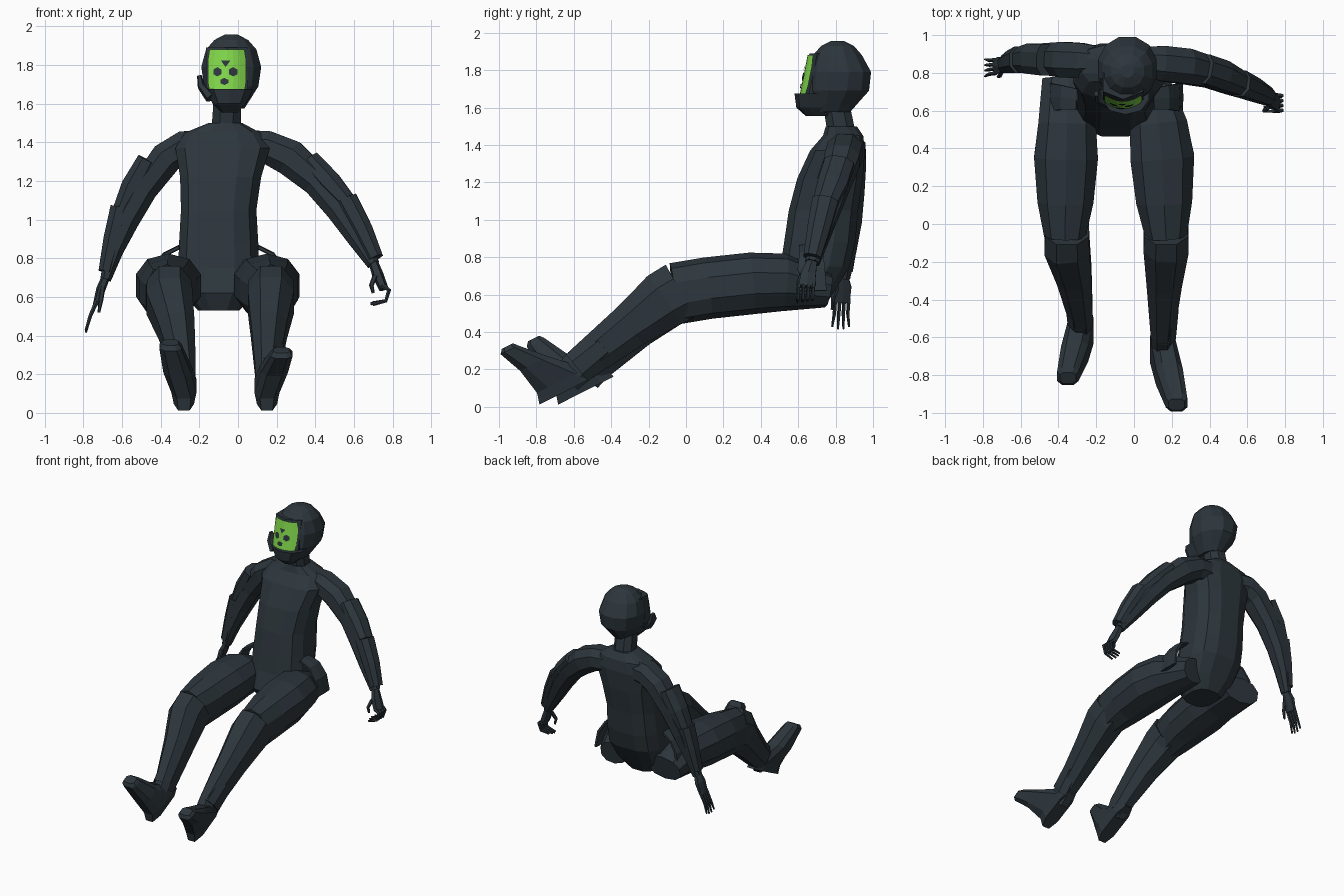
import bpy, bmesh, math
from mathutils import Vector

def material(name, rgb):
    m = bpy.data.materials.new(name)
    m.diffuse_color = (*rgb, 1)
    return m

DARK = material("dark slate", (.026, .037, .046))
GREEN = material("visor green", (.22, .68, .07))

def finish(name, bm, mat):
    bmesh.ops.recalc_face_normals(bm, faces=bm.faces)
    me = bpy.data.meshes.new(name)
    bm.to_mesh(me)
    bm.free()
    me.materials.append(mat)
    ob = bpy.data.objects.new(name, me)
    bpy.context.collection.objects.link(ob)
    return ob

def tube(name, rings, side=(1, 0, 0), n=10, p=2.3, axis=None):
    """Loft through rings (x, y, z, half size along side, other half size)."""
    bm = bmesh.new()
    c = [Vector(r[:3]) for r in rings]
    loops = []
    for i, r in enumerate(rings):
        a, b = c[max(i - 1, 0)], c[min(i + 1, len(c) - 1)]
        t = Vector(axis) if axis else b - a
        t.normalize()
        u = Vector(side)
        u = (u - t * u.dot(t)).normalized()
        v = t.cross(u)
        loop = []
        for k in range(n):
            th = 2 * math.pi * (k + .5) / n
            cs, sn = math.cos(th), math.sin(th)
            e = 2 / p
            loop.append(bm.verts.new(c[i] + u * math.copysign(abs(cs) ** e, cs) * r[3]
                                     + v * math.copysign(abs(sn) ** e, sn) * r[4]))
        loops.append(loop)
    for l0, l1 in zip(loops, loops[1:]):
        for k in range(n):
            bm.faces.new((l0[k], l0[(k + 1) % n], l1[(k + 1) % n], l1[k]))
    bm.faces.new(loops[0])
    bm.faces.new(loops[-1])
    return finish(name, bm, DARK)

UP = (0, 0, 1)
Y = (0, 1, 0)

# Torso, pelvis and neck
tube("torso", [(-.1, .62, .53, .11, .12), (-.1, .63, .62, .19, .17), (-.1, .69, .75, .215, .19),
               (-.1, .715, .88, .21, .195), (-.1, .735, 1.05, .2, .19), (-.09, .77, 1.22, .215, .18),
               (-.08, .81, 1.37, .25, .15), (-.08, .84, 1.45, .2, .11), (-.065, .83, 1.5, .09, .085)],
     n=12, p=2.8, axis=UP)
tube("neck", [(-.065, .835, 1.42, .11, .1), (-.06, .825, 1.5, .08, .08), (-.055, .8, 1.64, .075, .075)],
     n=8, axis=UP)

# Helmet and jaw guard
tube("helmet", [(-.035, .78, 1.575, .07, .1), (-.035, .79, 1.62, .1, .13), (-.035, .812, 1.69, .145, .172),
                (-.035, .823, 1.79, .16, .172), (-.035, .81, 1.88, .135, .135),
                (-.035, .81, 1.93, .09, .09), (-.035, .81, 1.957, .035, .035)],
     n=12, p=2.15, axis=UP)
tube("jaw_guard", [(-.045, .71, 1.555, .045, .07), (-.045, .695, 1.6, .09, .105),
                   (-.045, .7, 1.675, .13, .12)], n=10, p=2.3, axis=UP)
tube("ear_piece", [(-.2, .69, 1.745, .015, .012), (-.19, .68, 1.69, .04, .02), (-.14, .66, 1.63, .05, .03)],
     side=Y, n=6)

VX = -.057
def visor_point(u, z, lift=0):
    return Vector((VX + u, .608 + .2 * (z - 1.67) + 3.6 * u * u - lift, z))

# Green curved visor plate
bm = bmesh.new()
cols, rows = 6, 4
grid = []
for j in range(rows + 1):
    z = 1.66 + .22 * j / rows
    w = .09 if j in (0, rows) else .099
    grid.append([bm.verts.new(visor_point(w * (2 * i / cols - 1), z)) for i in range(cols + 1)])
for j in range(rows):
    for i in range(cols):
        bm.faces.new((grid[j][i], grid[j][i + 1], grid[j + 1][i + 1], grid[j + 1][i]))
visor = finish("visor", bm, GREEN)
# Dark frame behind the visor closes the gap to the helmet
bm = bmesh.new()
front = [visor_point(s * .108, z, -.008) for s, z in ((-1, 1.65), (0, 1.65), (1, 1.65), (1, 1.89), (0, 1.89), (-1, 1.89))]
fv = [bm.verts.new(q) for q in front]
bv = [bm.verts.new(q + Vector((0, .1, 0))) for q in front]
for loop in (fv, bv):
    bm.faces.new((loop[0], loop[1], loop[4], loop[5]))
    bm.faces.new((loop[1], loop[2], loop[3], loop[4]))
for k in range(6):
    bm.faces.new((fv[k], fv[(k + 1) % 6], bv[(k + 1) % 6], bv[k]))
finish("visor_frame", bm, DARK)

# Dark spots on the visor
for k, (u, z, w, h, n) in enumerate([(-.007, 1.812, .028, .022, 3), (-.05, 1.765, .024, .024, 6),
                                     (.032, 1.765, .026, .024, 6), (-.014, 1.715, .024, .018, 6)]):
    bm = bmesh.new()
    bm.faces.new([bm.verts.new(visor_point(u + w * math.cos(-math.pi / 2 + 2 * math.pi * i / n),
                                           z + h * math.sin(-math.pi / 2 + 2 * math.pi * i / n), .006))
                  for i in range(n)])
    finish("visor_spot_%d" % k, bm, DARK)

# Arms: limb, then outer guards on upper arm and forearm
tube("right_arm", [(-.16, .86, 1.38, .08, .09), (-.28, .865, 1.375, .1, .09), (-.37, .87, 1.32, .1, .09),
                   (-.49, .875, 1.16, .085, .08), (-.58, .87, 1.0, .075, .075),
                   (-.64, .855, .84, .06, .05), (-.685, .84, .69, .04, .03)], side=Y, n=8)
tube("right_upper_guard", [(-.47, .87, 1.31, .09, .055), (-.545, .875, 1.17, .085, .065),
                           (-.6, .87, 1.04, .07, .055)], side=Y, n=8)
tube("right_forearm_guard", [(-.605, .87, 1.06, .075, .06), (-.645, .86, .9, .065, .055),
                             (-.685, .845, .73, .05, .04)], side=Y, n=8)
tube("left_arm", [(.02, .86, 1.38, .08, .09), (.15, .85, 1.375, .1, .09), (.27, .835, 1.32, .1, .1),
                  (.41, .8, 1.2, .085, .085), (.52, .755, 1.06, .075, .075),
                  (.61, .715, .92, .06, .06), (.7, .675, .77, .04, .035)], side=Y, n=8)
tube("left_upper_guard", [(.37, .82, 1.3, .085, .065), (.47, .785, 1.19, .085, .07),
                          (.56, .745, 1.09, .07, .055)], side=Y, n=8)
tube("left_forearm_guard", [(.56, .745, 1.1, .075, .065), (.64, .71, .95, .065, .06),
                            (.71, .675, .8, .05, .045)], side=Y, n=8)

# Hands: palm, four fingers and thumb each; the left hand is curled
tube("right_palm", [(-.685, .84, .7, .03, .022), (-.71, .84, .64, .05, .024), (-.735, .835, .56, .045, .016)],
     side=Y, n=6)
tube("right_thumb", [(-.7, .81, .65, .016, .014), (-.71, .785, .58, .012, .012), (-.72, .78, .52, .007, .007)],
     side=Y, n=6)
tube("left_palm", [(.7, .675, .78, .03, .025), (.725, .655, .71, .045, .03), (.755, .645, .64, .05, .024)],
     side=Y, n=6)
tube("left_thumb", [(.71, .62, .71, .014, .014), (.69, .6, .66, .012, .012), (.7, .6, .62, .008, .008)],
     side=Y, n=6)
for k in range(4):
    s = k - 1.5
    d = .012 * abs(s)
    y = .835 + .024 * s
    tube("right_finger_%d" % k, [(-.73, y, .58, .011, .012), (-.765, y - .005, .5, .01, .01),
                                 (-.788, y - .008 + .006 * s, .41 + d, .006, .006)], side=Y, n=5)
    y = .645 + .026 * s
    tube("left_finger_%d" % k, [(.745, y, .66, .012, .014), (.782, y - .005, .635, .011, .012),
                                (.765, y - .008, .58, .01, .01), (.68 + d, y - .01, .565 + .004 * s, .006, .007)],
         side=Y, n=5)

# Legs: thigh, shin, ankle cuff, foot and hip flap
thigh = [(.76, .62, .09, .09, -.06), (.52, .665, .16, .155, -.02), (.35, .66, .177, .165, 0),
         (.12, .635, .155, .165, .01), (-.06, .605, .115, .165, .02)]
for name, s, x0, shift in (("right", -1, -.36, .1), ("left", 1, .15, 0)):
    hip = .06 if s < 0 else .01
    tube(name + "_thigh", [(x0 + s * (o if s > 0 else o * .3), y, z, a + (hip if i == 0 else 0), b)
                           for i, (y, z, a, b, o) in enumerate(thigh)], n=10, p=2.2)
    xk = x0 + (.02 if s > 0 else .005)
    xa = .15 if s > 0 else -.28
    tube(name + "_shin", [(xk, -.03, .62, .125, .172), (xk, -.11, .575, .128, .168),
                          ((xk + xa) / 2, -.3 + shift * .3, .43, .1, .13),
                          (xa, -.57 + shift * .8, .22, .066, .1),
                          (xa, -.64 + shift, .15, .06, .09)], n=8)
    tube(name + "_shin_cuff", [(xa + s * .02, -.44 + shift * .6, .325, .07, .09),
                               (xa + s * .01, -.58 + shift * .8, .21, .066, .1)], n=8)
    xt = .225 if s > 0 else -.35
    toe_y = -.955 if s > 0 else -.815
    toe_z = .325 if s > 0 else .365
    tube(name + "_foot", [(xa, -.635 + shift, .087, .055, .175),
                          (xa, -.665 + shift, .14, .068, .155),
                          ((xa + xt) / 2, (-.665 + shift + toe_y) / 2, .23, .075, .09),
                          (xt, toe_y + .01, toe_z - .02, .06, .055),
                          (xt, toe_y, toe_z, .045, .035)],
         n=8, p=3, axis=(0, -.45, .89))
    waist = -.1 + s * .2
    tube(name + "_hip_flap", [(waist, .66, .86, .06, .012), (waist + s * .08, .67, .82, .07, .012),
                              (waist + s * .13, .67, .74, .08, .014), (waist + s * .15, .67, .62, .09, .012)],
         side=Y, n=6, p=3)
